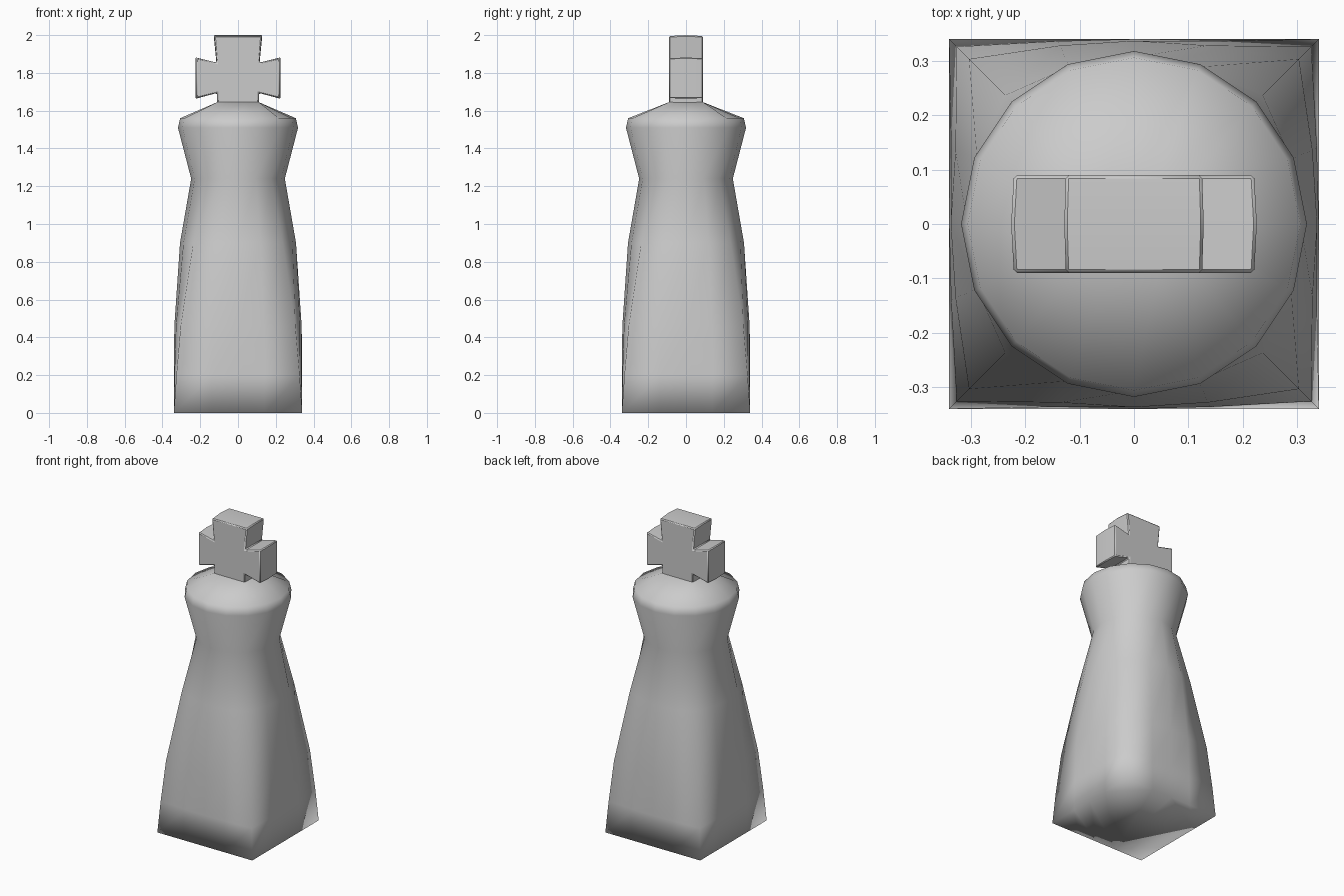
import bpy, bmesh
from math import cos, sin, pi

if "Cube" in bpy.data.objects:
    bpy.data.objects.remove(bpy.data.objects["Cube"])

SIDES = 16


def finish(bm, name):
    bmesh.ops.recalc_face_normals(bm, faces=bm.faces)
    me = bpy.data.meshes.new(name)
    bm.to_mesh(me)
    bm.free()
    ob = bpy.data.objects.new(name, me)
    bpy.context.collection.objects.link(ob)
    for p in me.polygons:
        p.use_smooth = True
    return ob


def loft(bm, rings, cap=True):
    loops = [[bm.verts.new(p) for p in ring] for ring in rings]
    n = len(loops[0])
    for a, b in zip(loops, loops[1:]):
        for i in range(n):
            j = (i + 1) % n
            bm.faces.new((a[i], a[j], b[j], b[i]))
    if cap:
        bm.faces.new(loops[0][::-1])
        bm.faces.new(loops[-1])


def section(z, rx, ry, square):
    """Ring blended between a circle (0) and a square (1)."""
    pts = []
    for i in range(SIDES):
        c, s = cos(2 * pi * i / SIDES), sin(2 * pi * i / SIDES)
        k = 1 + square * (1 / max(abs(c), abs(s)) - 1)
        pts.append((rx * c * k, ry * s * k, z))
    return pts


# body: square foot turning into a round waist, collar and sloped shoulder
body_profile = [
    (0.0, 0.34, 0.34, 1.0),
    (0.2, 0.34, 0.34, 0.86),
    (0.46, 0.337, 0.337, 0.66),
    (0.9, 0.307, 0.307, 0.22),
    (1.24, 0.248, 0.248, 0.0),
    (1.51, 0.318, 0.318, 0.0),
    (1.56, 0.306, 0.306, 0.0),
    (1.645, 0.11, 0.09, 1.0),
]
bm = bmesh.new()
loft(bm, [section(*p) for p in body_profile])
finish(bm, "body")

# cross: flared arms, outline swells slightly at mid thickness
half = [(0.11, 1.60), (0.11, 1.695), (0.221, 1.665), (0.221, 1.88),
        (0.112, 1.853), (0.126, 1.995)]
outline = half + [(-x, z) for x, z in reversed(half)]


def cross_ring(y, swell):
    return [(x * (1 + swell), y, 1.77 + (z - 1.77) * (1 + swell)) for x, z in outline]


bm = bmesh.new()
loft(bm, [cross_ring(-0.09, 0), cross_ring(0, 0.022), cross_ring(0.09, 0)])
cross = finish(bm, "cross_finial")
bev = cross.modifiers.new("soft_edges", 'BEVEL')
bev.width = 0.006
bev.segments = 1
bev.limit_method = 'ANGLE'
bev.angle_limit = 0.7

bpy.ops.object.select_all(action='DESELECT')
cross.select_set(True)
bpy.context.view_layer.objects.active = cross
bpy.ops.object.shade_smooth_by_angle(angle=0.9)
